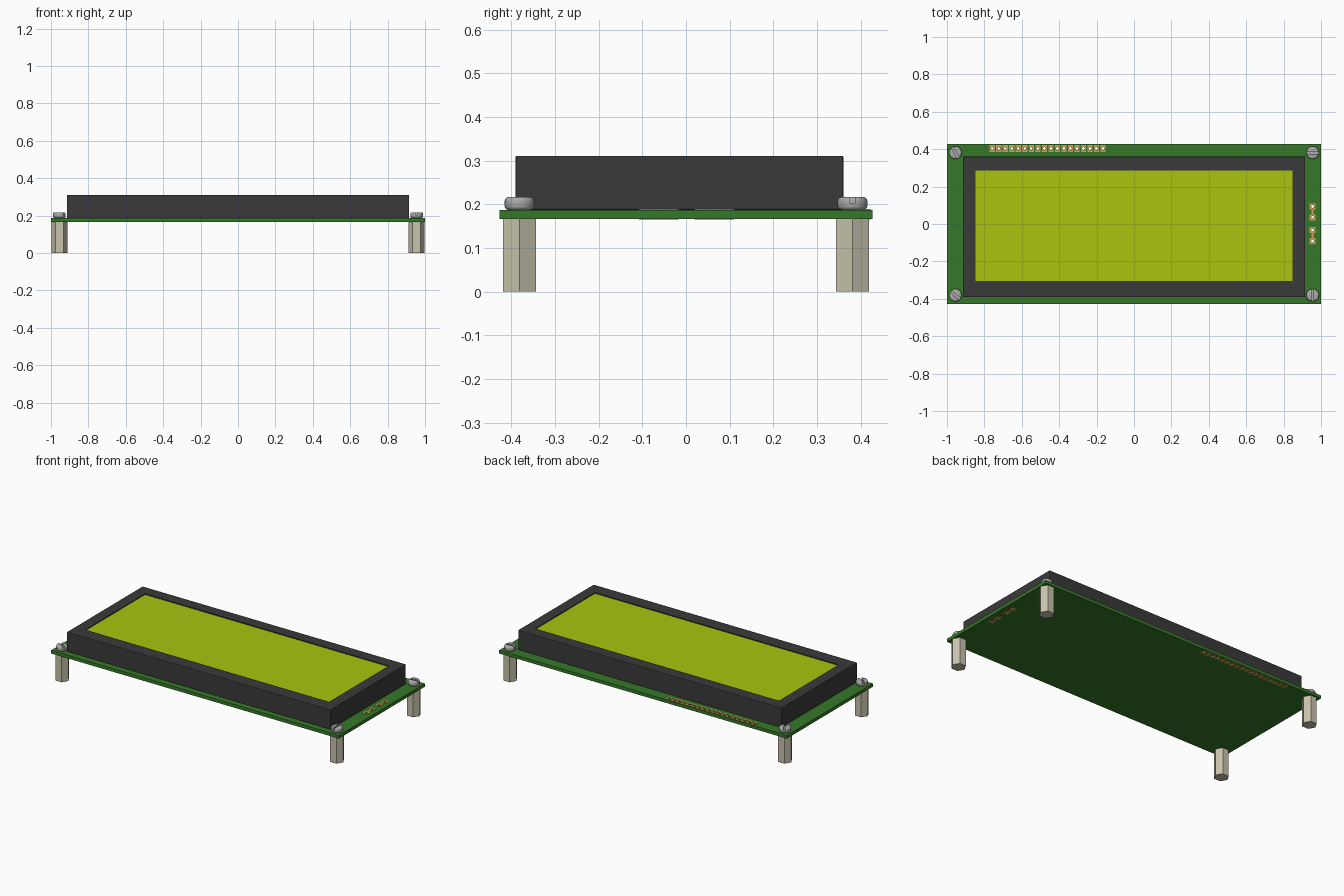
import bpy, bmesh
from math import radians
from mathutils import Matrix, Vector

cube = bpy.data.objects.get("Cube")
if cube:
    bpy.data.objects.remove(cube, do_unlink=True)


def material(name, color):
    m = bpy.data.materials.new(name)
    m.use_nodes = True
    m.diffuse_color = (*color, 1)
    m.node_tree.nodes["Principled BSDF"].inputs["Base Color"].default_value = (*color, 1)
    return m


GREEN = material("board green", (0.037, 0.19, 0.022))
BLACK = material("bezel black", (0.042, 0.042, 0.042))
LIME = material("screen lime", (0.40, 0.55, 0.004))
GOLD = material("pad gold", (0.62, 0.38, 0.10))
STEEL = material("screw steel", (0.40, 0.40, 0.40))
NICKEL = material("standoff nickel", (0.58, 0.55, 0.42))


def finish(name, bm, mat):
    mesh = bpy.data.meshes.new(name)
    bm.to_mesh(mesh)
    bm.free()
    obj = bpy.data.objects.new(name, mesh)
    bpy.context.collection.objects.link(obj)
    if mat:
        mesh.materials.append(mat)
    return obj


def add_box(bm, x, y, z):
    """Add a box given its (min, max) range on each axis."""
    centre = Vector([(a + b) / 2 for a, b in (x, y, z)])
    size = [b - a for a, b in (x, y, z)]
    bmesh.ops.create_cube(bm, size=1, matrix=Matrix.Translation(centre) @ Matrix.Diagonal((*size, 1)))


def box(name, mat, x, y, z):
    bm = bmesh.new()
    add_box(bm, x, y, z)
    return finish(name, bm, mat)


def prism(name, mat, radius, sides, centre, z):
    bm = bmesh.new()
    place = Matrix.Translation((*centre, (z[0] + z[1]) / 2))
    bmesh.ops.create_cone(bm, cap_ends=True, segments=sides, radius1=radius,
                          radius2=radius, depth=z[1] - z[0], matrix=place)
    return finish(name, bm, mat)


def apply(obj, kind, **settings):
    mod = obj.modifiers.new(kind.title(), kind)
    for key, value in settings.items():
        setattr(mod, key, value)
    bpy.ops.object.select_all(action="DESELECT")
    bpy.context.view_layer.objects.active = obj
    obj.select_set(True)
    bpy.ops.object.modifier_apply(modifier=mod.name)


def cut(obj, cutter, keep=False):
    cutter.hide_render = True
    apply(obj, "BOOLEAN", object=cutter, operation="DIFFERENCE", solver="EXACT")
    if not keep:
        bpy.data.objects.remove(cutter, do_unlink=True)


BOARD_Z = (0.167, 0.187)
PAD_Z = (0.165, 0.189)

# Circuit board
board = box("circuit_board", GREEN, (-1, 1), (-0.427, 0.427), BOARD_Z)

# Plated pads: a header row at the back and two linked pairs at the model's left
pads, holes = bmesh.new(), bmesh.new()


def add_pad(x, y, half_x, y_range):
    add_box(pads, (x - half_x, x + half_x), y_range, PAD_Z)
    bmesh.ops.create_cone(holes, cap_ends=True, segments=12, radius1=0.008, radius2=0.008,
                          depth=0.1, matrix=Matrix.Translation((x, y, 0.177)))


for i in range(18):
    add_pad(-0.758 + i * 0.0348, 0.403, 0.0135, (0.386, 0.422))
for middle in (0.065, -0.062):
    for side in (-1, 1):
        y = middle + side * 0.029
        add_pad(0.955, y, 0.016, (y - 0.016, y + 0.016))
    add_box(pads, (0.949, 0.961), (middle - 0.013, middle + 0.013), PAD_Z)

contact_pads = finish("contact_pads", pads, GOLD)
drill = finish("drill_cutter", holes, None)
cut(contact_pads, drill, keep=True)
cut(board, drill)

# Bezel with a recessed window, and the screen inside it
bezel = box("display_bezel", BLACK, (-0.915, 0.915), (-0.39, 0.36), (0.187, 0.311))
apply(bezel, "BEVEL", width=0.003, segments=2)
WINDOW = ((-0.847, 0.847), (-0.306, 0.287))
cut(bezel, box("window_cutter", None, *WINDOW, (0.30, 0.35)))
box("display_screen", LIME, *WINDOW, (0.299, 0.305))

# Hex standoffs and slotted pan-head screws at the corners
slot_angles = {(1, 1): 0, (1, -1): 90, (-1, 1): 120, (-1, -1): 140}
for (sx, sy), angle in slot_angles.items():
    corner = ("left" if sx > 0 else "right") + ("_back" if sy > 0 else "_front")
    centre = (sx * 0.955, sy * 0.381)
    prism("standoff_" + corner, NICKEL, 0.043, 6, centre, (0, BOARD_Z[0]))
    # create_cone starts with a vertex on the y axis, so the hexagon is turned to point along x
    standoff = bpy.data.objects["standoff_" + corner]
    vertices = standoff.data.vertices
    on_x = max(abs(v.co.x - centre[0]) for v in vertices) > 0.042
    if not on_x:
        pivot = Matrix.Translation((*centre, 0))
        standoff.data.transform(pivot @ Matrix.Rotation(radians(30), 4, "Z") @ pivot.inverted())

    screw = prism("screw_" + corner, STEEL, 0.034, 32, centre, (BOARD_Z[1], 0.217))
    apply(screw, "BEVEL", width=0.009, segments=3)
    slot = box("slot_cutter", None, (-0.05, 0.05), (-0.006, 0.006), (0.203, 0.25))
    slot.data.transform(Matrix.Translation((*centre, 0)) @ Matrix.Rotation(radians(angle), 4, "Z"))
    cut(screw, slot)
    bpy.ops.object.shade_smooth_by_angle(angle=radians(35))
